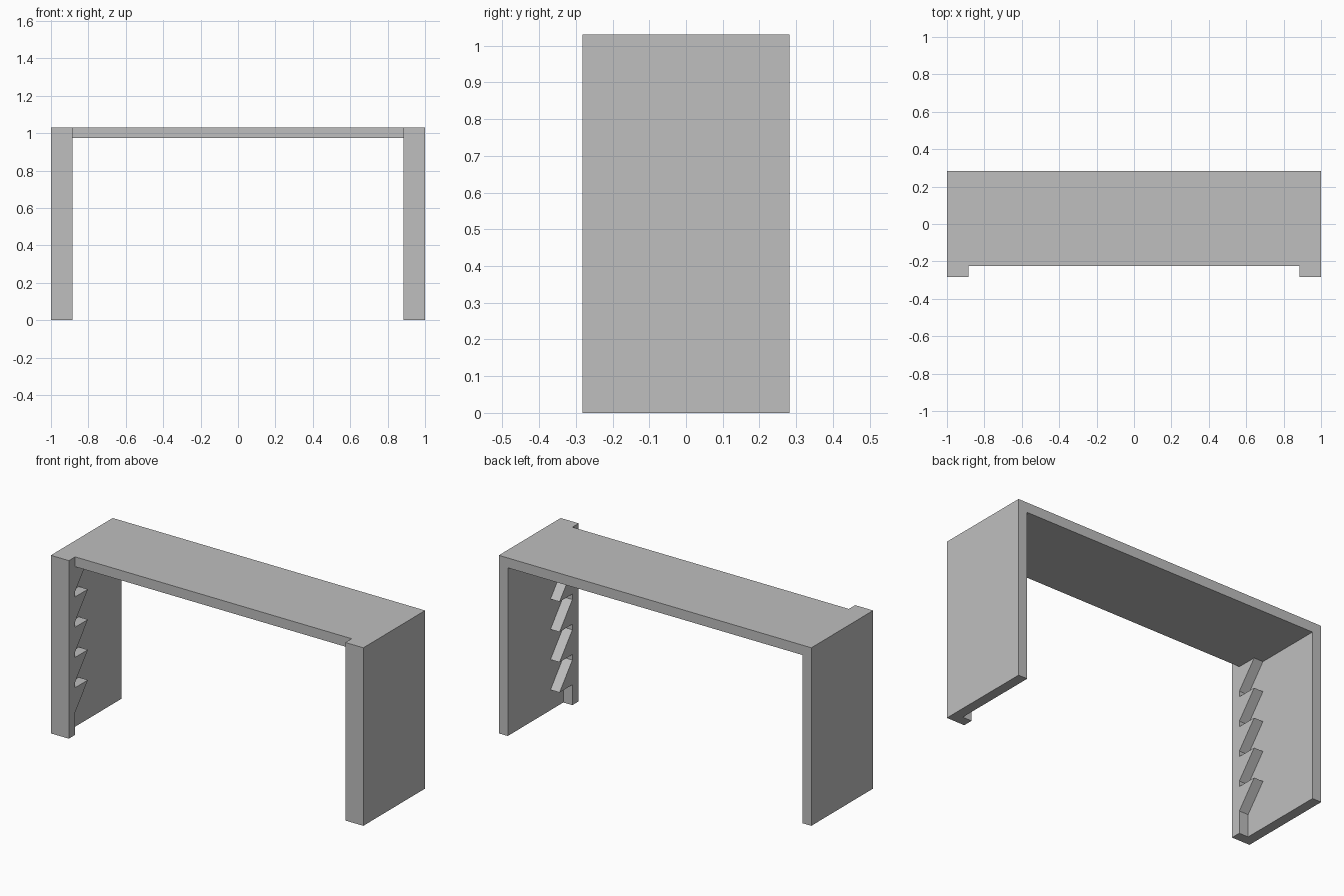
import bpy, bmesh
from mathutils import Vector

old = bpy.data.objects.get("Cube")
if old:
    bpy.data.objects.remove(old, do_unlink=True)

HALF_W, HALF_D, HEIGHT = 1.0, 0.2825, 1.03
WALL = 0.057           # panel and shelf thickness
LIP = 0.885            # inner x of the front lips
LIP_BACK = -0.225      # rear face of the front lips
UNDER = HEIGHT - WALL  # underside of the shelf
TOOTH, PITCH, RISE, TEETH = 0.117, 0.175, 0.143, 5

grey = bpy.data.materials.new("plain grey")
grey.use_nodes = True
colour = (0.52, 0.52, 0.52, 1)
grey.diffuse_color = colour
grey.node_tree.nodes["Principled BSDF"].inputs["Base Color"].default_value = colour


def prism(name, points, sweep):
    """Extrude a closed 3D outline along a vector."""
    bm = bmesh.new()
    face = bm.faces.new([bm.verts.new(p) for p in points])
    moved = bmesh.ops.extrude_face_region(bm, geom=[face])["geom"]
    verts = [g for g in moved if isinstance(g, bmesh.types.BMVert)]
    bmesh.ops.translate(bm, verts=verts, vec=Vector(sweep))
    bmesh.ops.recalc_face_normals(bm, faces=bm.faces)
    mesh = bpy.data.meshes.new(name)
    bm.to_mesh(mesh)
    bm.free()
    mesh.materials.append(grey)
    obj = bpy.data.objects.new(name, mesh)
    bpy.context.collection.objects.link(obj)
    return obj


# Shelf and two side panels as one upside-down U
inner = HALF_W - WALL
outline = [(-HALF_W, 0), (-HALF_W, HEIGHT), (HALF_W, HEIGHT), (HALF_W, 0),
           (inner, 0), (inner, UNDER), (-inner, UNDER), (-inner, 0)]
frame = prism("shelf_frame", [(x, -HALF_D, z) for x, z in outline], (0, 2 * HALF_D, 0))

# Recess of the shelf's front edge between the lips
notch = prism("front_recess",
              [(x, -0.4, z) for x, z in ((-LIP, 0.5), (LIP, 0.5), (LIP, 1.2), (-LIP, 1.2))],
              (0, 0.4 + LIP_BACK, 0))


def rack(name, side, flipped):
    """Front lip with saw teeth along its rear edge."""
    tip = LIP_BACK + TOOTH
    teeth = []
    for k in range(TEETH):
        z = UNDER - PITCH * k
        teeth += [(LIP_BACK, z), (tip, z), (LIP_BACK, z - RISE)]
    if flipped:
        low = UNDER - PITCH * (TEETH - 1) - RISE
        teeth = [(y, UNDER + low - 0.012 - z) for y, z in reversed(teeth)]
    top = HEIGHT - WALL / 2
    pts = [(-HALF_D, 0), (-HALF_D, top), (LIP_BACK, top)]
    pts += [p for p in teeth if p != pts[-1]] + [(LIP_BACK, 0)]
    return prism(name, [(side * LIP, y, z) for y, z in pts], (side * 0.09, 0, 0))


parts = [(notch, "DIFFERENCE"),
         (rack("right_rack", -1, False), "UNION"),
         (rack("left_rack", 1, True), "UNION")]

# Fuse everything into one solid and clear the flat seams
for part, operation in parts:
    mod = frame.modifiers.new(part.name, "BOOLEAN")
    mod.operation, mod.solver, mod.object = operation, "EXACT", part
mod = frame.modifiers.new("clean flats", "DECIMATE")
mod.decimate_type = "DISSOLVE"
mod.angle_limit = 0.01

bpy.context.view_layer.update()
graph = bpy.context.evaluated_depsgraph_get()
fused = bpy.data.meshes.new_from_object(frame.evaluated_get(graph))
frame.modifiers.clear()
frame.data = fused
frame.data.materials.clear()
frame.data.materials.append(grey)
for part, operation in parts:
    bpy.data.objects.remove(part, do_unlink=True)
